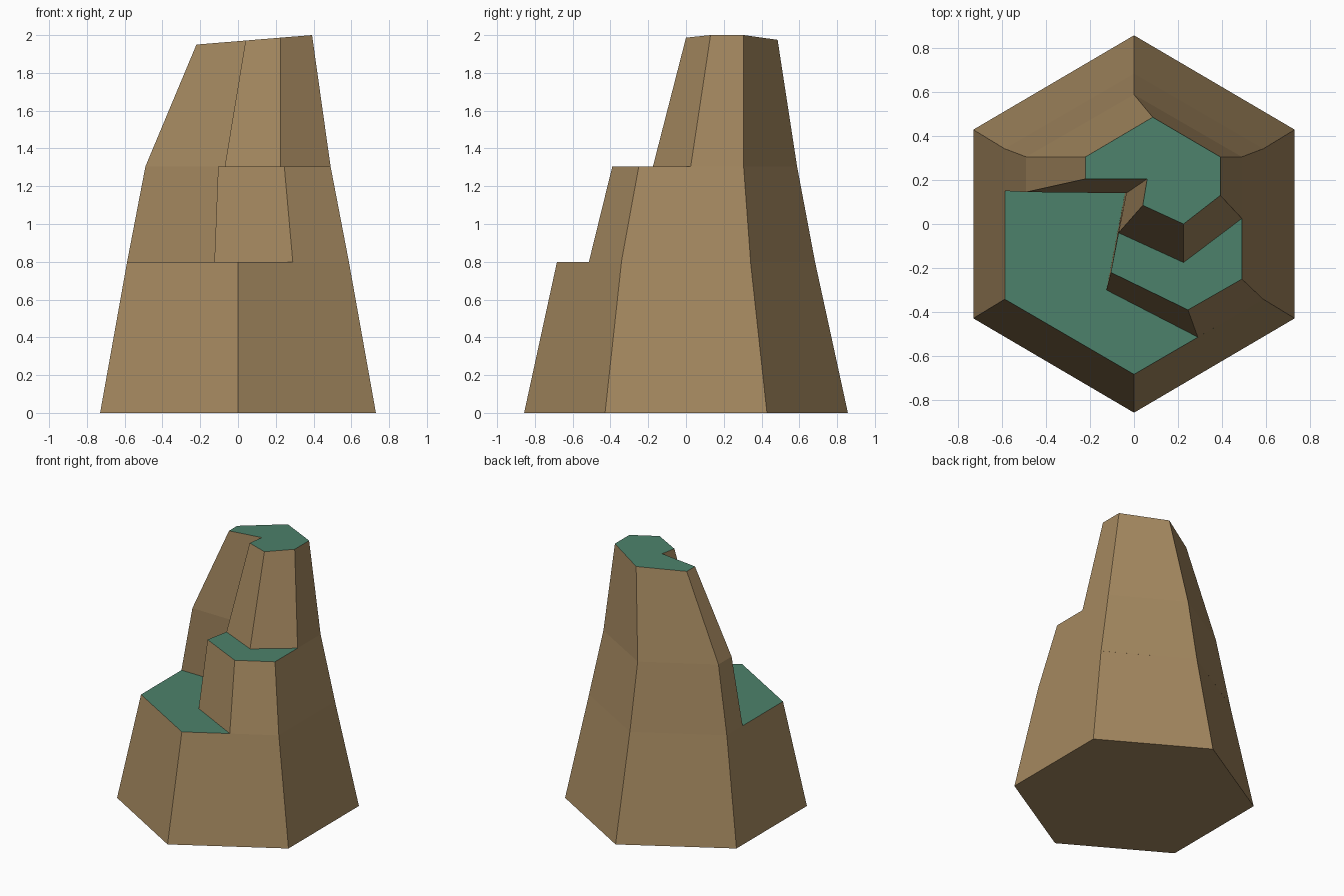
import bpy
import bmesh

if "Cube" in bpy.data.objects:
    bpy.data.objects.remove(bpy.data.objects["Cube"])


def make_material(name, rgb):
    mat = bpy.data.materials.new(name)
    mat.use_nodes = True
    color = (*rgb, 1.0)
    mat.diffuse_color = color
    mat.node_tree.nodes["Principled BSDF"].inputs["Base Color"].default_value = color
    return mat


earth = make_material("earth brown", (0.37, 0.245, 0.115))
grass = make_material("grass green", (0.073, 0.222, 0.147))


def hexagon(half_width, point):
    """Pointed-front hexagon outline."""
    w, p = half_width, point
    return [(0, -p), (w, -p / 2), (w, p / 2), (0, p), (-w, p / 2), (-w, -p / 2)]


def level(z):
    return lambda x: z


def tilted(x):
    """Summit height, rising gently towards the left side."""
    return 1.968 + 0.082 * x


def make_tier(name, lower, upper, low_z, high_z):
    """Solid with sloping earth walls and a grassy top."""
    bm = bmesh.new()
    low = [bm.verts.new((x, y, low_z(x))) for x, y in lower]
    high = [bm.verts.new((x, y, high_z(x))) for x, y in upper]
    count = len(low)
    for i in range(count):
        j = (i + 1) % count
        bm.faces.new((low[i], low[j], high[j], high[i]))
    bm.faces.new(low[::-1])
    top = bm.faces.new(high)
    top.material_index = 1
    bmesh.ops.recalc_face_normals(bm, faces=bm.faces[:])
    mesh = bpy.data.meshes.new(name)
    bm.to_mesh(mesh)
    bm.free()
    mesh.materials.append(earth)
    mesh.materials.append(grass)
    obj = bpy.data.objects.new(name, mesh)
    bpy.context.collection.objects.link(obj)
    return obj


# Broad hexagonal foot
make_tier("lower_tier", hexagon(0.73, 0.857), hexagon(0.587, 0.683),
          level(0), level(0.8))

# Middle block, cut away at the front right to leave a ledge
make_tier(
    "middle_tier",
    [(-0.587, 0.15), (-0.04, 0.145), (-0.125, -0.30), (0.29, -0.514),
     (0.587, -0.342), (0.587, 0.342), (0, 0.683), (-0.587, 0.342)],
    [(-0.49, 0.145), (-0.035, 0.14), (-0.105, -0.22), (0.245, -0.39),
     (0.49, -0.25), (0.49, 0.305), (0, 0.588), (-0.49, 0.305)],
    level(0.8), level(1.305))

# Tall summit, set back above a second ledge
make_tier(
    "summit",
    [(-0.49, 0.145), (-0.035, 0.14), (-0.07, -0.04), (0.225, -0.175),
     (0.49, 0.025), (0.49, 0.305), (0, 0.588), (-0.49, 0.305)],
    [(-0.22, 0.205), (0.06, 0.205), (0.04, 0.085), (0.225, 0),
     (0.392, 0.13), (0.392, 0.305), (0.085, 0.485), (-0.22, 0.305)],
    level(1.305), tilted)
